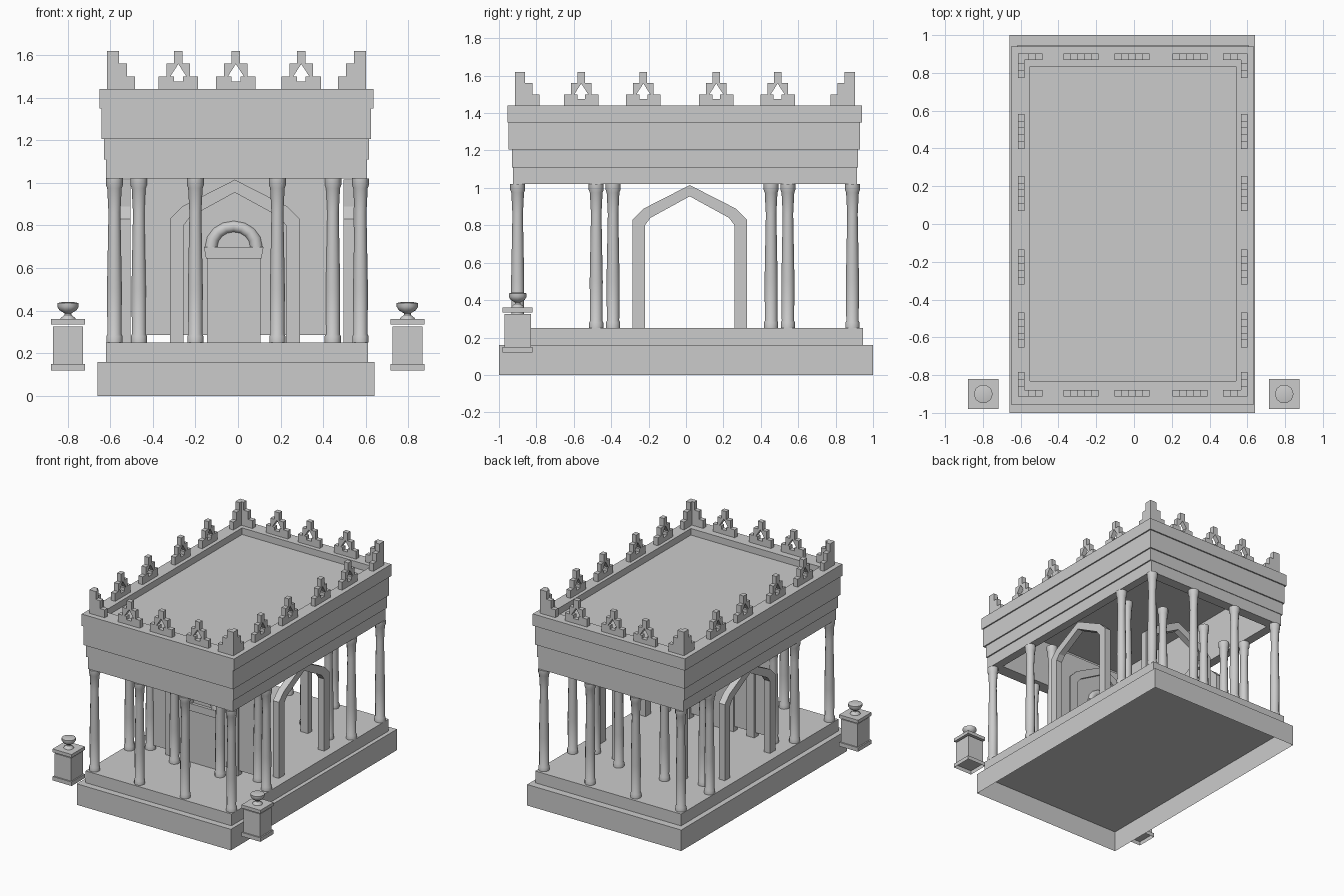
import bpy, bmesh, math

if "Cube" in bpy.data.objects:
    bpy.data.objects.remove(bpy.data.objects["Cube"])

CX, CY = -0.008, -0.005   # building centre


def finish(name, bm, smooth=False):
    bmesh.ops.remove_doubles(bm, verts=bm.verts[:], dist=1e-5)
    bmesh.ops.recalc_face_normals(bm, faces=bm.faces[:])
    me = bpy.data.meshes.new(name)
    bm.to_mesh(me)
    bm.free()
    ob = bpy.data.objects.new(name, me)
    bpy.context.collection.objects.link(ob)
    if smooth:
        bpy.context.view_layer.objects.active = ob
        ob.select_set(True)
        bpy.ops.object.shade_smooth_by_angle(angle=math.radians(40))
        ob.select_set(False)
    return ob


def box(name, x0, x1, y0, y1, z0, z1, open_bottom=False):
    bm = bmesh.new()
    bmesh.ops.create_cube(bm, size=1)
    for v in bm.verts:
        v.co = (x1 if v.co.x > 0 else x0, y1 if v.co.y > 0 else y0, z1 if v.co.z > 0 else z0)
    if open_bottom:
        low = [f for f in bm.faces if all(v.co.z < z0 + 1e-6 for v in f.verts)]
        bmesh.ops.delete(bm, geom=low, context='FACES')
    return finish(name, bm)


def ring(name, outer, inner, z0, z1):
    """Rectangular frame; outer and inner are (x0, x1, y0, y1)."""
    bm = bmesh.new()
    loops = []
    for (a, b, c, d), z in ((outer, z0), (outer, z1), (inner, z1), (inner, z0)):
        loops.append([bm.verts.new((x, y, z)) for x, y in ((a, c), (b, c), (b, d), (a, d))])
    for i in range(4):
        p, q = loops[i], loops[(i + 1) % 4]
        for j in range(4):
            k = (j + 1) % 4
            bm.faces.new((p[j], p[k], q[k], q[j]))
    return finish(name, bm)


def prism(name, pts, axis, x, y, depth, signs=(1, -1)):
    """Extrude a (u, z) half profile along an axis; signs (1, -1) mirrors it."""
    bm = bmesh.new()
    for s in signs:
        sides = []
        for t in (-depth / 2, depth / 2):
            sides.append([bm.verts.new((x + t, y + s * u, z) if axis == 'x' else (x + s * u, y + t, z))
                          for u, z in pts])
        a, b = sides
        bm.faces.new(a)
        bm.faces.new(b[::-1])
        for i in range(len(pts)):
            j = (i + 1) % len(pts)
            if len(signs) == 2 and pts[i][0] == 0 and pts[j][0] == 0:
                continue   # no wall on the mirror plane
            bm.faces.new((a[i], a[j], b[j], b[i]))
    return finish(name, bm)


def lathe(name, prof, x, y, n):
    bm = bmesh.new()
    rows = [[bm.verts.new((x + r * math.cos(2 * math.pi * i / n), y + r * math.sin(2 * math.pi * i / n), z))
             for i in range(n)] for r, z in prof]
    for p, q in zip(rows, rows[1:]):
        for i in range(n):
            j = (i + 1) % n
            bm.faces.new((p[i], p[j], q[j], q[i]))
    bm.faces.new(rows[0])
    bm.faces.new(rows[-1])
    return finish(name, bm, True)


# stepped platform, open underneath
box("platform_base", -0.66, 0.64, -1, 1, 0, 0.16, True)
box("platform_step", -0.62, 0.61, -0.95, 0.945, 0.16, 0.25, True)

# columns: four rows of four, plus inner pairs beside the walls
COL = [(.038, .25), (.038, .28), (.033, .29), (.035, .5), (.028, .86),
       (.034, .975), (.04, .99), (.04, 1.02)]
spots = [(x, y) for y in (-.9, -.48, .545, .89) for x in (-.58, -.2, .185, .575)]
spots += [(x, y) for y in (-.39, .455) for x in (-.465, .445)]
for x, y in spots:
    lathe("column", COL, x, y, 12)

# entablature bands, each slightly wider, hollow below
INNER = (-.55, .54, -.83, .835)
ring("beam_lower", (-.62, .605, -.925, .915), INNER, 1.02, 1.11)
ring("beam_middle", (-.63, .615, -.93, .92), INNER, 1.11, 1.205)
ring("frieze", (-.64, .625, -.95, .93), INNER, 1.205, 1.35)
ring("cornice", (-.65, .635, -.955, .94), INNER, 1.35, 1.44)
box("roof", *INNER, 1.37, 1.39)

# stepped battlements with arrow shaped openings
MERLON = [(0, 1.44), (.0925, 1.44), (.0925, 1.5), (.055, 1.5), (.055, 1.56), (.02, 1.56), (.02, 1.62),
          (0, 1.62), (0, 1.558), (.0375, 1.5), (.021, 1.5), (.021, 1.475), (0, 1.475)]
WX, EX, SY, NY = -.597, .583, -.897, .885
for y in (SY, NY):
    for x in (-.28, -.01, .297):
        prism("battlement", MERLON, 'y', x, y, .035)
for x in (WX, EX):
    for y in (-.56, -.228, .162, .49):
        prism("battlement", MERLON, 'x', x, y, .035)
CORNER = [(-.0175, 1.44), (.1125, 1.44), (.1125, 1.5), (.075, 1.5), (.075, 1.56), (.0375, 1.56),
          (.0375, 1.62), (-.0175, 1.62)]
for x, sx in ((WX, 1), (EX, -1)):
    for y, sy in ((SY, 1), (NY, -1)):
        prism("corner_battlement", CORNER, 'y', x, y, .035, (sx,))
        prism("corner_battlement", CORNER, 'x', x, y, .035, (sy,))

# pointed arch frames on all four sides
ARCH = [(.24, .25), (.305, .25), (.305, .83), (.245, .89), (0, 1.015), (0, .955), (.21, .84), (.24, .8)]
for x in (-.53, .52):
    prism("side_arch", ARCH, 'x', x, .02, .05)
for y in (-.39, .455):
    prism("end_arch", ARCH, 'y', -.015, y, .05)

# front wall with doorway
box("front_wall", -.46, .44, -.40, -.38, .285, 1.02)
box("door", -.145, .105, -.415, -.365, .25, .645)
prism("door_lintel", [(0, .645), (.13, .645), (.14, .7), (0, .7)], 'y', -.02, -.39, .066)

# half round moulding over the door
bm = bmesh.new()
N, M = 8, 10
rows = []
for i in range(N + 1):
    a = math.pi * i / N
    row = []
    for k in range(M):
        t = 2 * math.pi * k / M
        r = .106 + .032 * math.cos(t)
        row.append(bm.verts.new((-.02 + r * math.cos(a), -.39 + .032 * math.sin(t), .7 + .9 * r * math.sin(a))))
    rows.append(row)
for p, q in zip(rows, rows[1:]):
    for k in range(M):
        m = (k + 1) % M
        bm.faces.new((p[k], p[m], q[m], q[k]))
bm.faces.new(rows[0])
bm.faces.new(rows[-1])
finish("door_arch", bm, True)

# urns on pedestals beside the entrance
URN = [(.036, .36), (.034, .366), (.016, .38), (.016, .388), (.04, .402), (.05, .418), (.05, .436), (.03, .44)]
for x in (-.798, .795):
    for part, h, z0, z1 in (("pedestal_foot", .08, .12, .15), ("pedestal_body", .07, .15, .325),
                            ("pedestal_cap", .08, .335, .36)):
        box(part, x - h, x + h, -.9 - h, -.9 + h, z0, z1, part == "pedestal_foot")
    lathe("urn", URN, x, -.9, 10)
